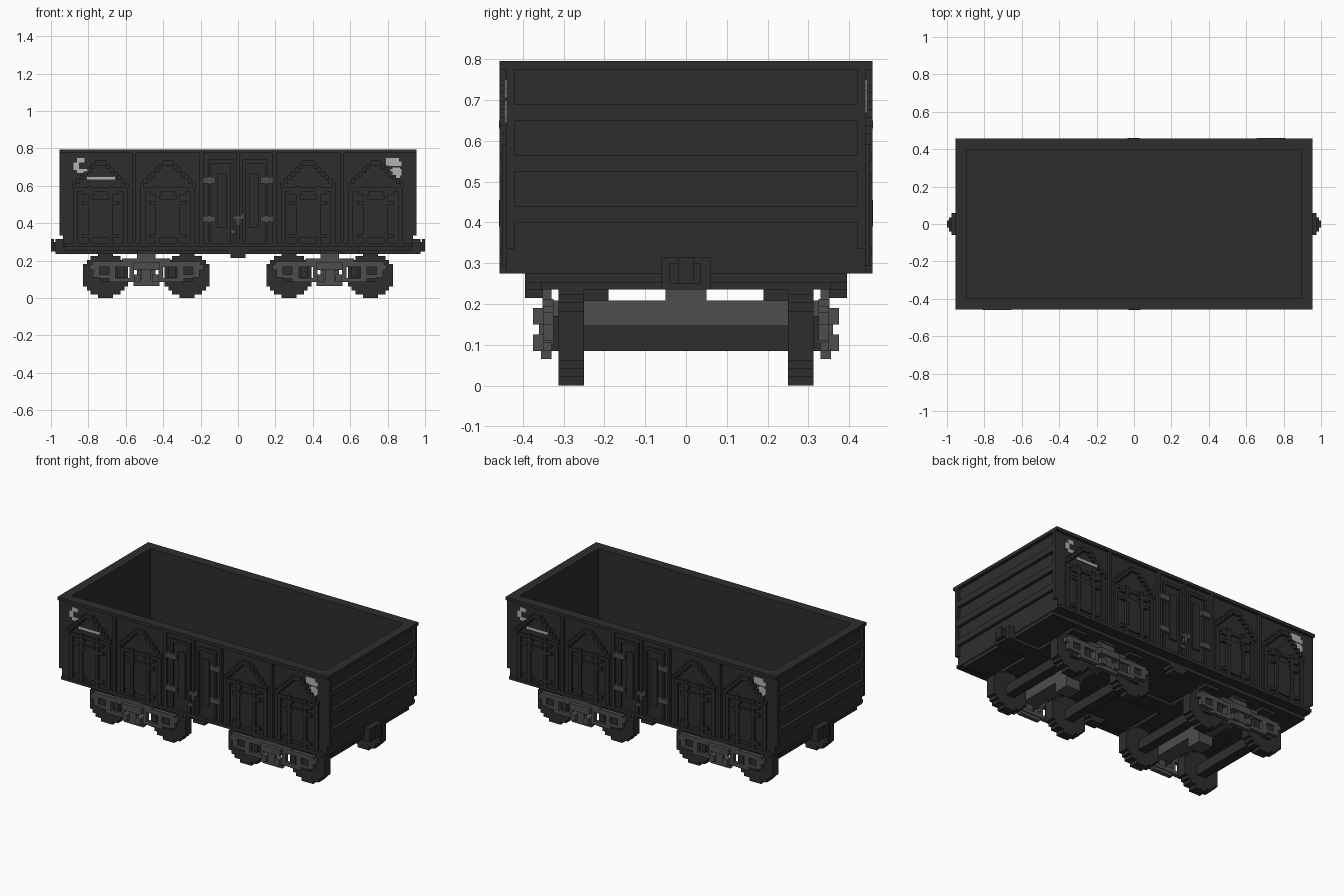
import bpy
import bmesh
import math
from mathutils import Vector

old = bpy.data.objects.get("Cube")
if old:
    bpy.data.objects.remove(old, do_unlink=True)


def material(name, value):
    mat = bpy.data.materials.new(name)
    mat.use_nodes = True
    colour = (value, value, value, 1)
    mat.diffuse_color = colour
    bsdf = next(n for n in mat.node_tree.nodes if n.type == 'BSDF_PRINCIPLED')
    bsdf.inputs["Base Color"].default_value = colour
    bsdf.inputs["Roughness"].default_value = 0.8
    return mat


DARK = material("charcoal", 0.027)
GREY = material("steel grey", 0.075)
PALE = material("pale paint", 0.45)


def part(name, mat, boxes):
    """One object from boxes given as (x0, x1, y0, y1, z0, z1)."""
    bm = bmesh.new()
    for b in boxes:
        lo, hi = Vector(b[0::2]), Vector(b[1::2])
        for v in bmesh.ops.create_cube(bm, size=1)["verts"]:
            v.co = (lo + hi) / 2 + v.co * (hi - lo)
    mesh = bpy.data.meshes.new(name)
    bm.to_mesh(mesh)
    bm.free()
    mesh.materials.append(mat)
    obj = bpy.data.objects.new(name, mesh)
    bpy.context.collection.objects.link(obj)


def flip(boxes, x=False, y=False):
    out = []
    for x0, x1, y0, y1, z0, z1 in boxes:
        if x:
            x0, x1 = -x1, -x0
        if y:
            y0, y1 = -y1, -y0
        out.append((x0, x1, y0, y1, z0, z1))
    return out


def shift(boxes, dx):
    return [(b[0] + dx, b[1] + dx) + tuple(b[2:]) for b in boxes]


def mir_x(boxes):
    return boxes + flip(boxes, x=True)


def mir_y(boxes):
    return boxes + flip(boxes, y=True)


def turned(boxes):
    return boxes + flip(boxes, x=True, y=True)


WALL, PROUD, OUT = 0.44, 0.45, 0.457   # side sheet, low relief, high relief


def relief(x0, x1, z0, z1, depth=OUT, base=WALL - 0.01):
    return (x0, x1, -depth, -base, z0, z1)


# Open tub: floor, sheets and top rim
part("tub_floor", DARK, [(-0.93, 0.93, -0.435, 0.435, 0.275, 0.3)])
part("side_walls", DARK, mir_y([(-0.935, 0.935, -WALL, -0.395, 0.275, 0.78)]))
part("end_walls", DARK, mir_x([(0.895, 0.935, -0.395, 0.395, 0.275, 0.78)]))
part("top_rim", DARK,
     mir_y([(-0.955, 0.955, -OUT, -0.395, 0.775, 0.795)])
     + mir_x([(0.895, 0.955, -0.395, 0.395, 0.775, 0.795)]))

# End ribs and corner posts
ribs = [(0.93, 0.955, -0.43, 0.43, z, z + 0.04) for z in (0.4, 0.525, 0.65)]
part("end_ribs", DARK, mir_x(ribs))
part("corner_posts", DARK,
     mir_x(mir_y([(0.93, 0.955, -WALL, -0.42, 0.335, 0.775)])))

# Side posts and bottom sill
posts = [relief(x - 0.01, x + 0.01, 0.275, 0.775) for x in (0.195, 0.555)]
part("side_posts", DARK, mir_y(mir_x(posts)))
part("side_sills", DARK, mir_y([relief(-0.93, 0.93, 0.275, 0.295)]))

# Four pressed bays on each side: stepped gable, frame, hatch and rods
gable = [relief(-0.03, 0.03, 0.71, 0.735)]
for i in range(6):
    x, z = 0.03 + 0.02 * i, 0.69 - 0.02 * i
    gable += mir_x([relief(x, x + 0.02, z, z + 0.028)])
frame = mir_x([relief(0.12, 0.145, 0.29, 0.59, PROUD)])
frame.append(relief(-0.12, 0.12, 0.57, 0.59, PROUD))
hatch = [relief(-0.065, 0.065, 0.32, 0.53, PROUD)]
rods = mir_x([relief(0.045, 0.065, 0.295, 0.6)])
for z in (0.32, 0.5, 0.55):
    rods += mir_x([relief(0.035, 0.1, z, z + 0.02, 0.455)])
bays = (-0.735, -0.375, 0.375, 0.735)
for name, boxes in (("bay_gables", gable), ("bay_frames", frame),
                    ("bay_hatches", hatch), ("bay_rods", rods)):
    part(name, DARK, mir_y([b for x in bays for b in shift(boxes, x)]))

# Centre double doors with lock bar, hinges and latch
leaf = [relief(0.025, 0.16, 0.72, 0.74, PROUD),
        relief(0.025, 0.04, 0.3, 0.72, PROUD),
        relief(0.145, 0.16, 0.3, 0.72, PROUD),
        relief(0.06, 0.11, 0.375, 0.67, PROUD)]
part("door_leaves", DARK, mir_y(mir_x(leaf)))
part("door_lock_bars", DARK, mir_y([relief(-0.008, 0.008, 0.295, 0.775)]))
hinges = [relief(0.12, 0.19, z, z + 0.033, 0.4565) for z in (0.407, 0.613)]
part("door_hinges", GREY, mir_y(mir_x(hinges)))
latch = [relief(-0.03, 0.035, 0.42, 0.44, 0.459),
         relief(0.015, 0.035, 0.44, 0.455, 0.459),
         relief(-0.035, -0.01, 0.345, 0.365, 0.456),
         relief(-0.01, 0.01, 0.39, 0.42, 0.4585)]
part("door_latches", GREY, turned(latch))

# Plain painted patches
patches = [relief(x0, x1, z0, z1, 0.444, 0.439) for x0, x1, z0, z1 in (
    (-0.88, -0.85, 0.685, 0.725), (-0.86, -0.82, 0.725, 0.75),
    (-0.86, -0.79, 0.668, 0.69),
    (0.79, 0.86, 0.71, 0.75), (0.81, 0.875, 0.705, 0.73),
    (0.815, 0.875, 0.655, 0.69), (0.825, 0.865, 0.643, 0.699))]
patches.append(relief(-0.81, -0.655, 0.63, 0.65, 0.459, 0.4565))
part("painted_patches", PALE, turned(patches))

# Underframe, cross beams and couplers
part("underframe", DARK, [(-0.93, 0.93, -0.395, 0.395, 0.253, 0.28)])
beams = [(x - 0.05, x + 0.05, -0.355, 0.355, 0.235, 0.255)
         for x in (0.28, 0.49, 0.7)]
part("cross_beams", DARK, mir_x(beams))
part("centre_sill", DARK, [(-0.93, 0.93, -0.055, 0.055, 0.235, 0.255)])
part("side_bearers", DARK, mir_x(mir_y([(0.45, 0.53, 0.19, 0.26, 0.208, 0.24)])))
part("door_step", DARK, mir_y([(-0.06, 0.06, -0.395, -0.33, 0.235, 0.255),
                               (-0.04, 0.04, -0.395, -0.33, 0.215, 0.236)]))
part("couplers", DARK, mir_x([(0.92, 0.975, -0.06, 0.06, 0.235, 0.315),
                              (0.97, 0.99, -0.04, 0.035, 0.25, 0.3),
                              (0.985, 1.0, -0.02, 0.02, 0.25, 0.315)]))

# Stepped wheels: slabs whose width follows a circle
RADIUS, ROWS = 0.122, 12
wheel = []
for i in range(ROWS):
    h = 2 * RADIUS / ROWS
    z = i * h
    mid = z + h / 2 - RADIUS
    w = round(math.sqrt(RADIUS ** 2 - mid ** 2) / 0.02) * 0.02
    wheel.append((-w, w, 0.25, 0.312, z, z + h))
axle = [(-0.03, 0.03, -0.33, 0.33, 0.085, 0.147)]
CENTRE, GAP = 0.49, 0.218
wheel_x = [s * CENTRE + t * GAP for s in (-1, 1) for t in (-1, 1)]
part("wheels", DARK, mir_y([b for x in wheel_x for b in shift(wheel, x)]))
part("axles", DARK, [b for x in wheel_x for b in shift(axle, x)])

# Bogie side frames: stepped bars, pillars and axle guards
side = [(-0.29, 0.29, 0.325, 0.35, 0.165, 0.195),
        (-0.2, 0.2, 0.325, 0.35, 0.085, 0.108),
        (-0.13, 0.13, 0.325, 0.352, 0.19, 0.212)]
side += mir_x([(0.065, 0.09, 0.325, 0.35, 0.1, 0.17),
               (0.165, 0.2, 0.325, 0.35, 0.1, 0.17),
               (0.25, 0.285, 0.325, 0.35, 0.11, 0.17),
               (0.2, 0.25, 0.325, 0.35, 0.105, 0.125),
               (0.285, 0.305, 0.325, 0.35, 0.15, 0.18)])
# Spring nest and bolt blocks in the middle of each frame
spring = [(-0.07, 0.07, 0.33, 0.375, 0.15, 0.19),
          (-0.07, 0.07, 0.33, 0.355, 0.065, 0.09),
          (-0.05, 0.05, 0.33, 0.352, 0.19, 0.235),
          (-0.025, 0.025, 0.335, 0.36, 0.09, 0.15)]
spring += mir_x([(0.03, 0.065, 0.33, 0.375, 0.085, 0.125)])
bolster = [(-0.05, 0.05, -0.33, 0.33, 0.147, 0.208),
           (-0.05, 0.05, -0.05, 0.05, 0.085, 0.236)]
boxes_dark = mir_x([(0.2, 0.25, 0.31, 0.34, 0.12, 0.17),
                    (0.115, 0.155, 0.31, 0.34, 0.11, 0.165)])
for name, mat, boxes in (("bogie_side_frames", GREY, mir_y(side)),
                         ("bogie_springs", GREY, mir_y(spring)),
                         ("bogie_bolsters", GREY, bolster),
                         ("bogie_axle_boxes", DARK, mir_y(boxes_dark))):
    part(name, mat, shift(boxes, -CENTRE) + shift(boxes, CENTRE))
